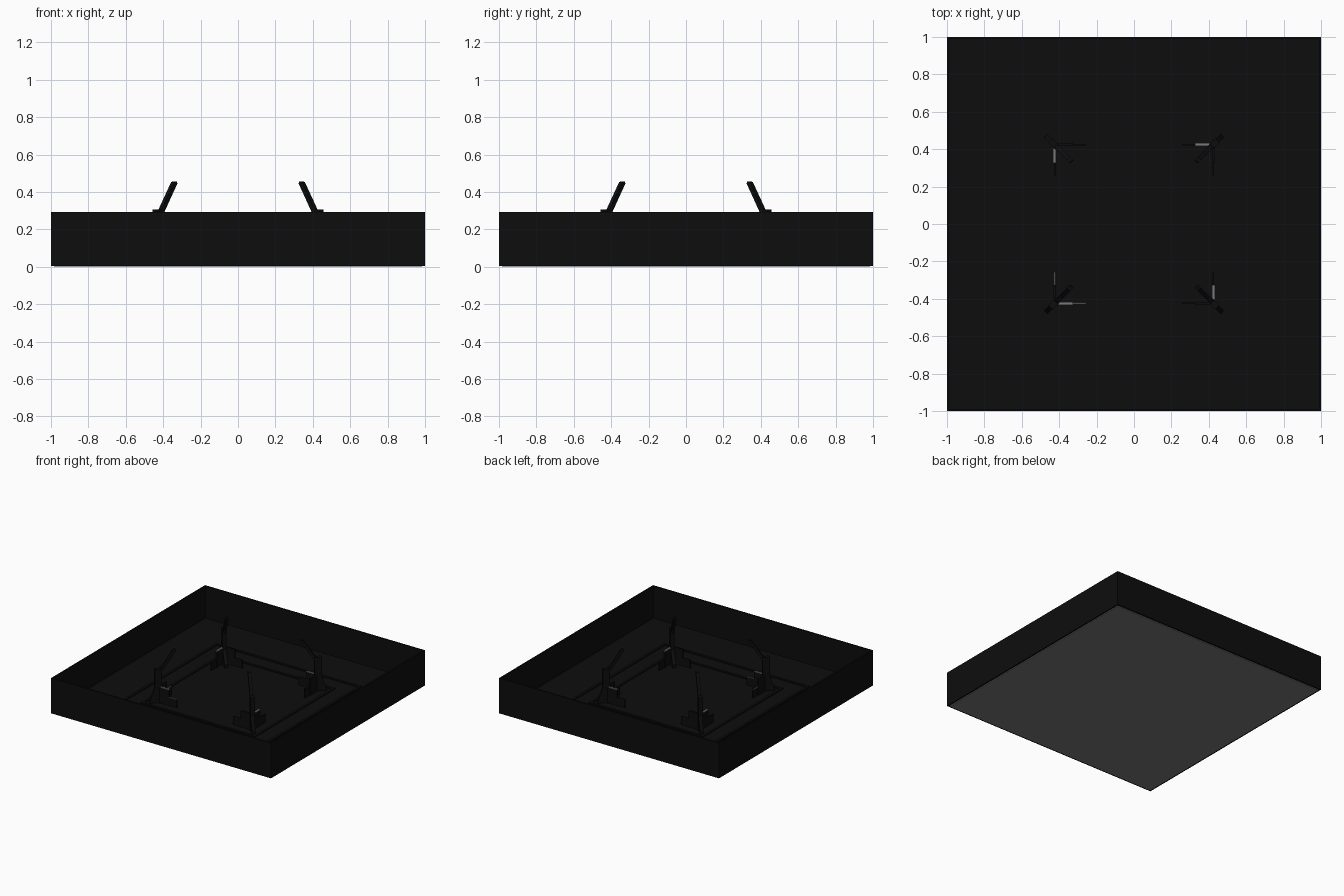
import bpy, bmesh, math
from mathutils import Matrix, Vector

if "Cube" in bpy.data.objects:
    bpy.data.objects.remove(bpy.data.objects["Cube"])


def material(name, rgb):
    m = bpy.data.materials.new(name)
    m.diffuse_color = (*rgb, 1)
    m.use_nodes = True
    m.node_tree.nodes["Principled BSDF"].inputs["Base Color"].default_value = m.diffuse_color
    return m


BLACK = material("black", (0.004, 0.004, 0.004))
GREY = material("grey", (0.19, 0.19, 0.2))


def mesh_object(name, bm, mat):
    bmesh.ops.recalc_face_normals(bm, faces=bm.faces)
    me = bpy.data.meshes.new(name)
    bm.to_mesh(me)
    bm.free()
    me.materials.append(mat)
    ob = bpy.data.objects.new(name, me)
    bpy.context.collection.objects.link(ob)
    return ob


def box(name, lo, hi, mat, turn=Matrix()):
    lo, hi = Vector(lo), Vector(hi)
    bm = bmesh.new()
    bmesh.ops.create_cube(bm, size=1, matrix=turn @ Matrix.Translation((lo + hi) / 2)
                          @ Matrix.Diagonal((*(hi - lo), 1)))
    return mesh_object(name, bm, mat)


def prism(name, profile, width, mat, turn):
    # side profile in (x, z), extruded across y
    bm = bmesh.new()
    f = bm.faces.new([bm.verts.new((x, -width / 2, z)) for x, z in profile])
    ext = bmesh.ops.extrude_face_region(bm, geom=[f])["geom"]
    bmesh.ops.translate(bm, vec=(0, width, 0),
                        verts=[v for v in ext if isinstance(v, bmesh.types.BMVert)])
    bm.transform(turn)
    return mesh_object(name, bm, mat)


def square_ring(name, outer, inner, z0, z1):
    for i in range(4):
        box(f"{name}_{i}", (-outer, -outer, z0), (inner, -inner, z1), BLACK,
            Matrix.Rotation(i * math.pi / 2, 4, 'Z'))


# tray: grey underside, black floor and thin walls
box("underside", (-0.985, -0.985, 0), (0.985, 0.985, 0.012), GREY)
box("floor", (-0.988, -0.988, 0.012), (0.988, 0.988, 0.03), BLACK)
square_ring("tray_wall", 1.0, 0.988, 0.004, 0.293)

# shallow raised borders on the floor
square_ring("outer_border", 0.66, 0.64, 0.03, 0.038)
square_ring("inner_border", 0.52, 0.50, 0.03, 0.038)

# corner clamps: grey ledges as (thick, thin) for each arm
grey_arms = {(0, 0): (True, True), (0, 1): (False, True),
             (1, 1): (True, False), (2, 1): (False, False),
             (2, 0): (False, False), (3, 1): (True, False)}
grey_arms[(2, 0)] = (True, False)
grey_arms[(1, 1)] = (False, False)
grey_arms[(1, 0)] = (True, False)
grey_arms[(3, 0)] = (True, False)
grey_arms[(3, 1)] = (False, False)

for c in range(4):
    spin = Matrix.Rotation(c * math.pi / 2, 4, 'Z')
    corner = spin @ Matrix.Translation((-0.425, -0.425, 0))
    diag = corner @ Matrix.Rotation(math.pi / 4, 4, 'Z')
    # upright post and foot along the diagonal
    box(f"clamp_post_{c}", (-0.03, -0.016, 0.03), (0.024, 0.016, 0.305), BLACK, diag)
    prism(f"clamp_foot_{c}", [(-0.065, 0.03), (0.10, 0.03), (0.10, 0.055),
                              (0.02, 0.15), (-0.03, 0.15), (-0.065, 0.055)],
          0.026, BLACK, diag)
    # inclined finger leaning towards the centre
    prism(f"clamp_finger_{c}", [(-0.012, 0.27), (0.018, 0.27), (0.131, 0.445),
                                (0.125, 0.457), (0.107, 0.452)], 0.024, BLACK, diag)
    # two stepped arms along the sides
    for a in range(2):
        turn = corner @ Matrix.Rotation(a * math.pi / 2, 4, 'Z')
        thick, thin = grey_arms.get((c, a), (False, False))
        box(f"clamp_arm_{c}_{a}", (0, -0.008, 0.03), (0.10, 0.008, 0.158), BLACK, turn)
        box(f"arm_ledge_{c}_{a}", (0.022, -0.008, 0.158), (0.10, 0.008, 0.163),
            GREY if thick else BLACK, turn)
        box(f"clamp_web_{c}_{a}", (0.10, -0.004, 0.03), (0.168, 0.004, 0.095), BLACK, turn)
        box(f"web_ledge_{c}_{a}", (0.10, -0.004, 0.095), (0.168, 0.004, 0.098),
            GREY if thin else BLACK, turn)
